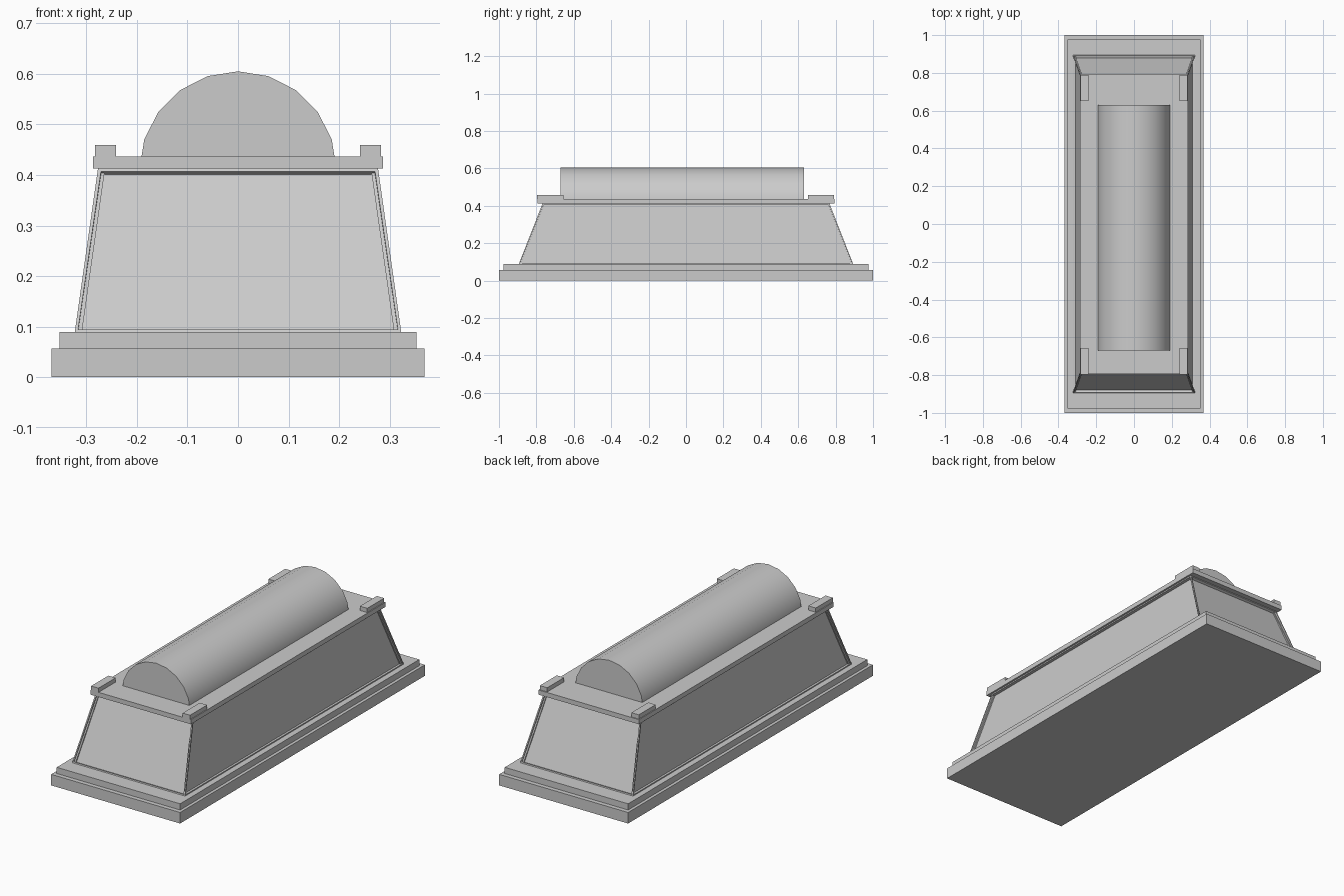
import bpy, bmesh, math

if "Cube" in bpy.data.objects:
    bpy.data.objects.remove(bpy.data.objects["Cube"])


def tapered_box(name, bottom, top, z0, z1, centre=(0, 0)):
    """Box with separate half sizes for its bottom and top rectangles."""
    bm = bmesh.new()
    bmesh.ops.create_cube(bm, size=2)
    for v in bm.verts:
        hx, hy = top if v.co.z > 0 else bottom
        z = z1 if v.co.z > 0 else z0
        v.co = (v.co.x * hx + centre[0], v.co.y * hy + centre[1], z)
    mesh = bpy.data.meshes.new(name)
    bm.to_mesh(mesh)
    bm.free()
    obj = bpy.data.objects.new(name, mesh)
    bpy.context.collection.objects.link(obj)
    return obj


def box(name, half, z0, z1, centre=(0, 0)):
    return tapered_box(name, half, half, z0, z1, centre)


# Stepped base
box("base_slab", (0.369, 1.0), 0, 0.057)
box("base_step", (0.353, 0.977), 0.057, 0.089)

# Tapered body with a thin frame around four sunken panels
body = tapered_box("body", (0.323, 0.894), (0.277, 0.767), 0.089, 0.413)
bm = bmesh.new()
bm.from_mesh(body.data)
bm.normal_update()
sides = [f for f in bm.faces if abs(f.normal.z) < 0.8]
bmesh.ops.inset_individual(bm, faces=sides, thickness=0.009, depth=0)
bmesh.ops.inset_individual(bm, faces=sides, thickness=0.0005, depth=-0.014)
bm.to_mesh(body.data)
bm.free()

# Lid plate
box("lid", (0.287, 0.795), 0.413, 0.437)

# Corner blocks, mirrored left to right
for name, y0, y1 in (("front_corner_block", -0.796, -0.656), ("back_corner_block", 0.652, 0.79)):
    block = box(name, (0.021, (y1 - y0) / 2), 0.437, 0.459, (0.262, (y0 + y1) / 2))
    block.modifiers.new("mirror", 'MIRROR')

# Rounded barrel on top, its lower half sunk into the body
bpy.ops.mesh.primitive_cylinder_add(vertices=20, radius=0.195, depth=1.30,
                                    location=(0, -0.02, 0.41),
                                    rotation=(math.pi / 2, 0, 0))
bpy.context.object.name = "barrel_top"
bpy.ops.object.shade_smooth_by_angle(angle=math.radians(30))
